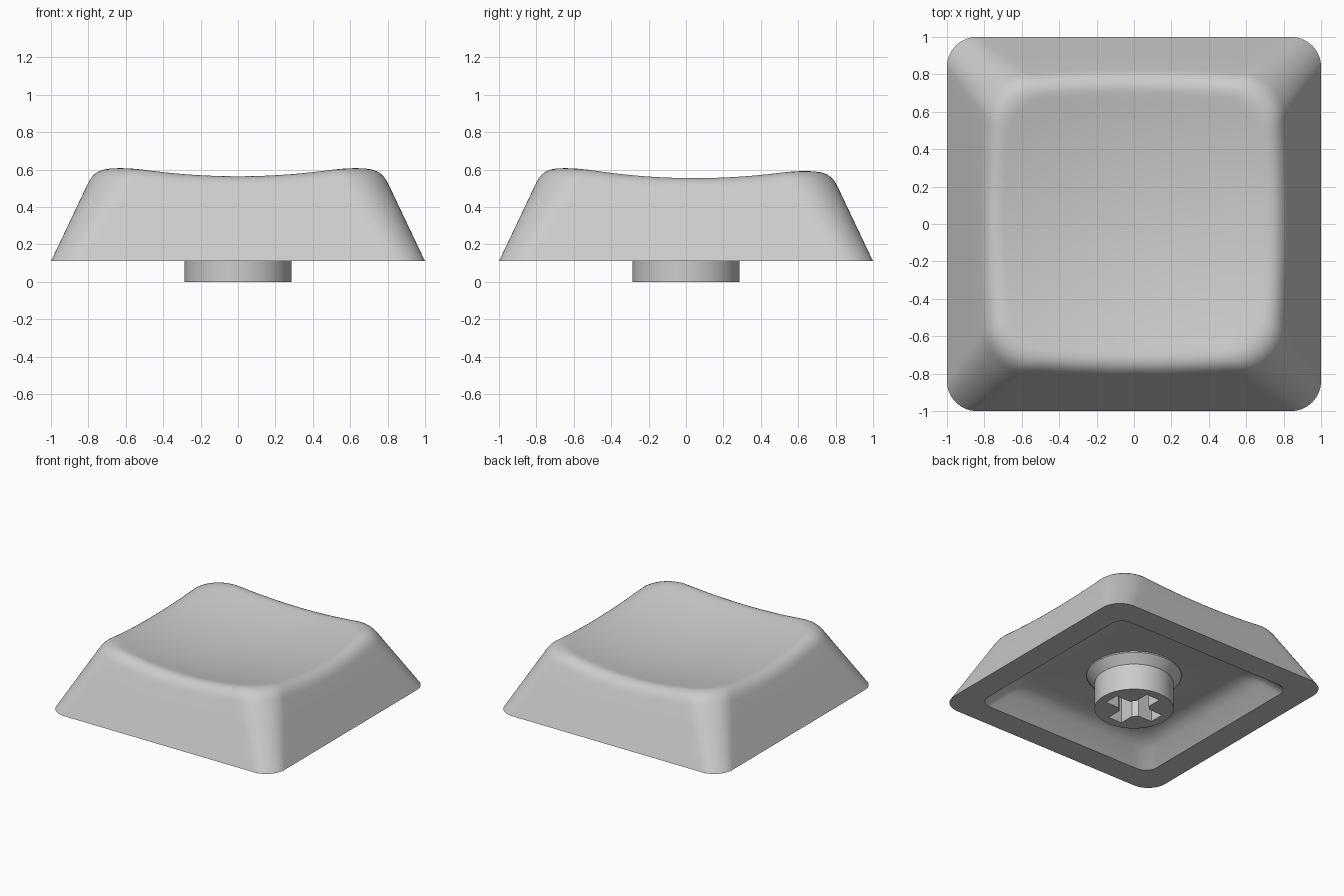
import bpy, bmesh, math
from mathutils import Vector

cube = bpy.data.objects.get("Cube")
if cube:
    bpy.data.objects.remove(cube, do_unlink=True)

grey = bpy.data.materials.new("light grey plastic")
grey.use_nodes = True
grey.diffuse_color = (0.6, 0.6, 0.6, 1)
grey.node_tree.nodes["Principled BSDF"].inputs["Base Color"].default_value = (0.6, 0.6, 0.6, 1)

ARC, SIDE = 14, 20
PER = ARC + SIDE
COUNT = 4 * PER
BASE_Z = 0.11
FILLET = 0.09


def section(i, half, rad):
    """Point i of a rounded square."""
    quarter, j = divmod(i, PER)
    c = half - rad
    if j < ARC:
        a = math.pi / 2 * j / ARC
        x, y = c + rad * math.cos(a), c + rad * math.sin(a)
    else:
        x, y = c * (1 - 2 * (j - ARC) / SIDE), half
    for _ in range(quarter):
        x, y = -y, x
    return x, y


def taper(z):
    """Half width and corner radius of the outer wall at a height."""
    t = z - BASE_Z
    return 1 - 0.475 * t, 0.16 + 0.17 * t


def dish(x, y):
    return 0.475 + (x * x + y * y) / 6.3 - 0.015 * y


def wall(i, z):
    return Vector((*section(i, *taper(z)), z))


def finish(name, bm):
    bmesh.ops.recalc_face_normals(bm, faces=bm.faces)
    mesh = bpy.data.meshes.new(name)
    bm.to_mesh(mesh)
    bm.free()
    mesh.materials.append(grey)
    obj = bpy.data.objects.new(name, mesh)
    bpy.context.collection.objects.link(obj)
    return obj


def loft(name, rings):
    """Skin a stack of closed rings and cap both ends."""
    bm = bmesh.new()
    loops = [[bm.verts.new(p) for p in ring] for ring in rings]
    for low, high in zip(loops, loops[1:]):
        n = len(low)
        for i in range(n):
            k = (i + 1) % n
            bm.faces.new((low[i], low[k], high[k], high[i]))
    bm.faces.new(loops[0])
    bm.faces.new(loops[-1])
    return finish(name, bm)


def smooth(obj):
    bpy.ops.object.select_all(action="DESELECT")
    obj.select_set(True)
    bpy.context.view_layer.objects.active = obj
    bpy.ops.object.shade_smooth_by_angle(angle=math.radians(32))


# Hollow underside: ceiling, rounded shoulder, sloping inner wall, flat rim
rings = []
for half, rad, z in ((0.56, 0.14, 0.285), (0.62, 0.14, 0.275), (0.67, 0.13, 0.25),
                     (0.71, 0.12, 0.215), (0.80, 0.10, BASE_Z)):
    rings.append([Vector((*section(i, half, rad), z)) for i in range(COUNT)])

# Rim edge where the tapered wall meets the scooped top
lower, edge, inner = [], [], []
for i in range(COUNT):
    z = 0.58
    for _ in range(12):
        z = dish(*section(i, *taper(z)))
    half, rad = taper(z)
    x, y = section(i, half - FILLET, rad - FILLET * 0.4)
    lower.append(wall(i, z - FILLET))
    edge.append(wall(i, z))
    inner.append(Vector((x, y, dish(x, y))))

# Outer wall
rings.append([wall(i, BASE_Z) for i in range(COUNT)])
for t in (0.33, 0.67):
    rings.append([wall(i, BASE_Z + t * (p.z - BASE_Z)) for i, p in enumerate(lower)])

# Rounded rim
STEPS = 8
for s in range(STEPS + 1):
    t = s / STEPS
    rings.append([a * (1 - t) ** 2 + b * 2 * t * (1 - t) + c * t * t
                  for a, b, c in zip(lower, edge, inner)])

# Scooped top
for k in range(11, 0, -1):
    f = k / 12
    rings.append([Vector((p.x * f, p.y * f, dish(p.x * f, p.y * f))) for p in inner])
smooth(loft("cap_shell", rings))


# Round stem with a flared root
def circle(r, z, n=64):
    return [Vector((r * math.cos(math.tau * i / n), r * math.sin(math.tau * i / n), z))
            for i in range(n)]


stem = loft("stem", [circle(0.287, 0), circle(0.287, 0.21), circle(0.345, 0.275),
                     circle(0.345, 0.30)])

# Cross-shaped socket cut into the stem
LONG, WIDE, CORNER = 0.215, 0.06, 0.035
outline = []
for q in range(4):
    for x, y in ((LONG, WIDE), (WIDE + CORNER, WIDE), (WIDE, WIDE + CORNER), (WIDE, LONG)):
        for _ in range(q):
            x, y = -y, x
        outline.append((x, y))
cutter = loft("socket_cutter", [[Vector((x, y, z)) for x, y in outline] for z in (-0.1, 0.26)])
cutter.hide_render = True
cutter.hide_set(True)
cut = stem.modifiers.new("socket", "BOOLEAN")
cut.operation = "DIFFERENCE"
cut.solver = "EXACT"
cut.object = cutter
bpy.context.view_layer.objects.active = stem
bpy.ops.object.modifier_apply(modifier=cut.name)
bpy.data.objects.remove(cutter, do_unlink=True)
smooth(stem)
